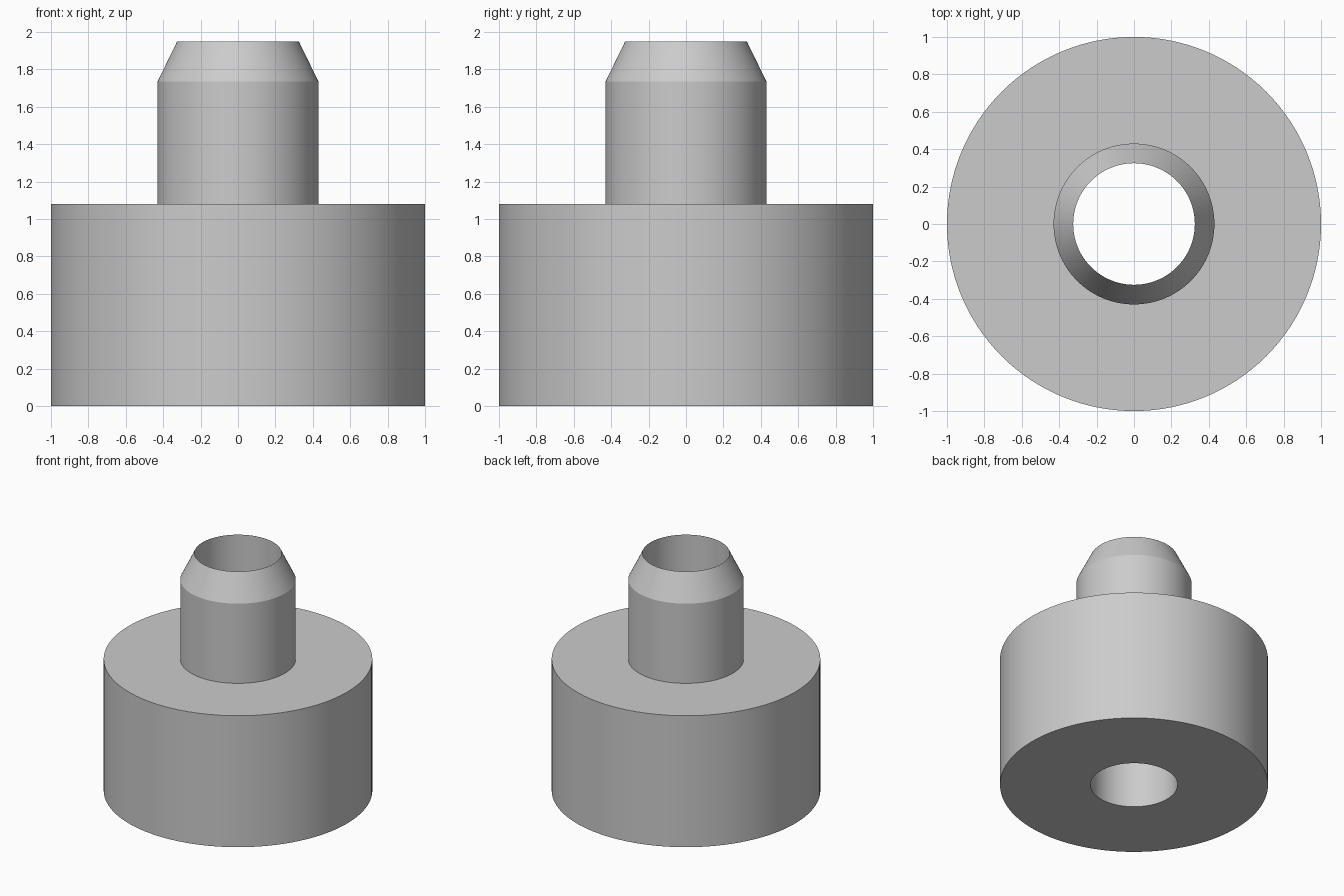
import bpy
import bmesh
from math import tau
from mathutils import Vector

SEGMENTS = 128
BORE, NECK, BODY = 0.325, 0.43, 1.0
SHOULDER_Z, CHAMFER_Z, TOP_Z = 1.08, 1.735, 1.95

cube = bpy.data.objects.get("Cube")
if cube:
    bpy.data.objects.remove(cube, do_unlink=True)

# Plain grey finish
grey = bpy.data.materials.new("plain_grey")
grey.use_nodes = True
grey.diffuse_color = (0.6, 0.6, 0.6, 1)
grey.node_tree.nodes["Principled BSDF"].inputs["Base Color"].default_value = (0.6, 0.6, 0.6, 1)


def revolve(name, profile):
    """Spin a closed (radius, z) profile around the z axis."""
    bm = bmesh.new()
    verts = [bm.verts.new((r, 0, z)) for r, z in profile]
    edges = [bm.edges.new((v, verts[i - 1])) for i, v in enumerate(verts)]
    bmesh.ops.spin(bm, geom=verts + edges, cent=Vector(), axis=Vector((0, 0, 1)),
                   angle=tau, steps=SEGMENTS, use_merge=True)
    bmesh.ops.remove_doubles(bm, verts=bm.verts, dist=0.0001)
    bmesh.ops.recalc_face_normals(bm, faces=bm.faces)
    mesh = bpy.data.meshes.new(name)
    bm.to_mesh(mesh)
    bm.free()
    mesh.materials.append(grey)
    obj = bpy.data.objects.new(name, mesh)
    bpy.context.collection.objects.link(obj)
    bpy.ops.object.select_all(action="DESELECT")
    obj.select_set(True)
    bpy.context.view_layer.objects.active = obj
    bpy.ops.object.shade_smooth_by_angle(angle=0.35)
    return obj


# Wide body, narrow neck and tapered lip around one straight bore
revolve("stepped_bushing", [
    (BORE, 0), (BODY, 0), (BODY, SHOULDER_Z), (NECK, SHOULDER_Z),
    (NECK, CHAMFER_Z), (BORE, TOP_Z),
])
